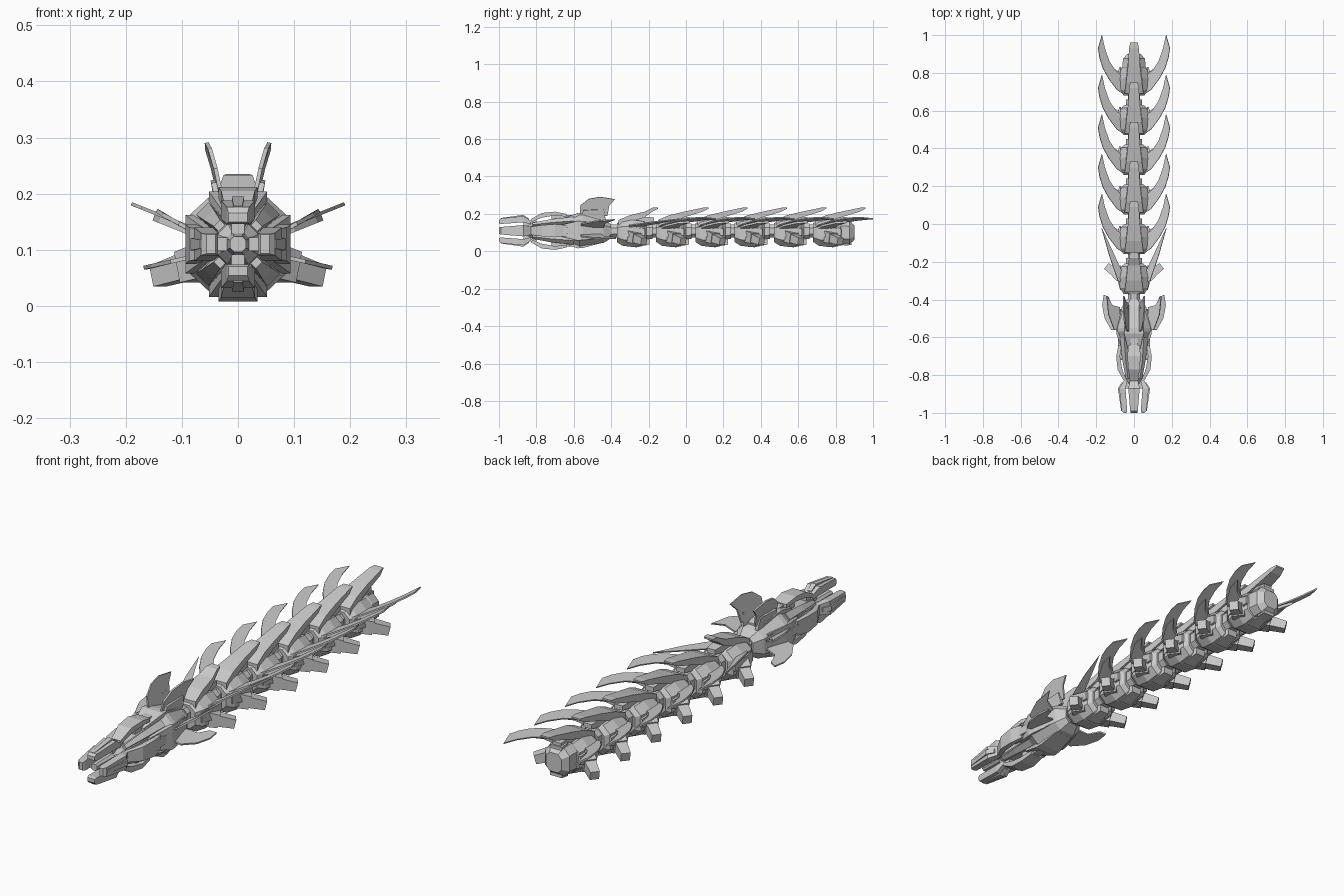
import bpy, bmesh, math
from mathutils import Vector, Matrix

ZC = 0.11  # height of the long axis


def finish(name, bm):
    bmesh.ops.recalc_face_normals(bm, faces=bm.faces)
    me = bpy.data.meshes.new(name)
    bm.to_mesh(me)
    bm.free()
    ob = bpy.data.objects.new(name, me)
    bpy.context.collection.objects.link(ob)
    return ob


def loft(name, rings, chamfer=0.5, turn=0, x=0, centre=ZC):
    """Octagonal (or square when chamfer=0) tube; ring = (y, half width, z low, z high).
    turn spins the part about the long axis."""
    bm = bmesh.new()
    rot = Matrix.Rotation(math.radians(turn), 4, 'Y')
    loops = []
    for y, w, lo, hi in rings:
        m, h = (lo + hi) / 2, (hi - lo) / 2
        c = 1 - chamfer
        if chamfer:
            pts = [(1, -c), (1, c), (c, 1), (-c, 1), (-1, c), (-1, -c), (-c, -1), (c, -1)]
        else:
            pts = [(1, -1), (1, 1), (-1, 1), (-1, -1)]
        ring = []
        for a, b in pts:
            p = Vector((x + a * w, y, m + b * h - centre))
            ring.append(bm.verts.new(rot @ p + Vector((0, 0, centre))))
        loops.append(ring)
    n = len(loops[0])
    for a, b in zip(loops, loops[1:]):
        for i in range(n):
            bm.faces.new((a[i], a[(i + 1) % n], b[(i + 1) % n], b[i]))
    bm.faces.new(loops[0])
    bm.faces.new(loops[-1])
    return finish(name, bm)


def slab_pair(name, pts, thick):
    """Flat plate from an outline, made on both sides of x = 0."""
    for side, s in (("right", 1), ("left", -1)):
        bm = bmesh.new()
        vs = [Vector((p[0] * s, p[1], p[2])) for p in pts]
        n = Vector()
        for a, b in zip(vs, vs[1:] + vs[:1]):
            n += a.cross(b)
        n = n.normalized() * thick / 2
        top = [bm.verts.new(v + n) for v in vs]
        low = [bm.verts.new(v - n) for v in vs]
        bm.faces.new(top)
        bm.faces.new(low)
        for i in range(len(vs)):
            j = (i + 1) % len(vs)
            bm.faces.new((top[i], top[j], low[j], low[i]))
        finish(name + "_" + side, bm)


def beam_pair(name, a, b, wa, wb):
    """Tapered square beam between two points, on both sides."""
    for side, s in (("right", 1), ("left", -1)):
        bm = bmesh.new()
        p, q = Vector((a[0] * s, a[1], a[2])), Vector((b[0] * s, b[1], b[2]))
        d = (q - p).normalized()
        u = d.cross(Vector((0, 0, 1))).normalized()
        v = u.cross(d)
        ends = []
        for c, w in ((p, wa), (q, wb)):
            ends.append([bm.verts.new(c + u * i * w + v * j * w)
                         for i, j in ((1, 1), (-1, 1), (-1, -1), (1, -1))])
        for i in range(4):
            j = (i + 1) % 4
            bm.faces.new((ends[0][i], ends[0][j], ends[1][j], ends[1][i]))
        bm.faces.new(ends[0])
        bm.faces.new(ends[1])
        finish(name + "_" + side, bm)


# Head: inner barrel and cowl
loft("head_barrel", [(-0.98, .014, .096, .124), (-0.86, .02, .09, .13), (-0.83, .036, .074, .146),
                     (-0.73, .045, .065, .155), (-0.64, .05, .06, .16)])
loft("head_cowl", [(-0.66, .05, .06, .165), (-0.57, .092, .025, .195), (-0.55, .09, .03, .195),
                   (-0.44, .065, .045, .165), (-0.40, .04, .07, .145)], .45)

# Head: four-way jaws, cheek plates and cowl ribs
for k in range(4):
    t = 90 * k
    g = 0 if k % 2 == 0 else -.008
    loft(f"jaw_prong_{k}", [(-1.0, .017, .150, .166), (-0.99, .02, .146, .176),
                            (-0.87, .03, .155, .188), (-0.83, .022, .145, .165)], 0, t)
    loft(f"jaw_ridge_{k}", [(-0.99, .008, .17, .178), (-0.87, .011, .183, .195), (-0.84, .009, .165, .175)], 0, t)
    loft(f"cheek_plate_{k}", [(-0.83, .022, .155 + g, .172 + g), (-0.77, .03, .18 + g, .205 + g),
                              (-0.70, .035, .192 + g, .212 + g), (-0.64, .03, .185 + g, .2 + g)], 0, t)
    loft(f"cheek_strut_{k}", [(-0.72, .014, .15, .195), (-0.58, .02, .15, .195)], 0, t)
    loft(f"cowl_panel_{k}", [(-0.68, .028, .15, .17), (-0.58, .052, .18, .204),
                             (-0.55, .05, .175, .202), (-0.46, .04, .155, .178)], 0, t)
    loft(f"corner_strut_{k}", [(-0.82, .008, .15, .163), (-0.72, .013, .165, .185),
                               (-0.6, .016, .17, .2)], 0, t + 45)
    loft(f"jaw_hinge_{k}", [(-0.87, .012, .125, .16), (-0.80, .014, .13, .165)], 0, t)

# Head: crest fins and side fins
slab_pair("crest_fin", [(.026, -.57, .18), (.04, -.565, .245), (.05, -.52, .28), (.056, -.46, .291),
                        (.055, -.38, .278), (.045, -.41, .245), (.032, -.42, .19)], .007)
slab_pair("crest_fin_base", [(.03, -.56, .17), (.041, -.55, .22), (.042, -.44, .225), (.033, -.43, .17)], .014)
slab_pair("lower_side_fin", [(.07, -.565, .09), (.12, -.56, .079), (.155, -.5, .071), (.168, -.43, .068),
                             (.16, -.375, .069), (.135, -.385, .075), (.115, -.44, .08), (.07, -.45, .09)], .007)
slab_pair("upper_side_fin", [(.075, -.565, .13), (.105, -.56, .147), (.135, -.48, .163),
                             (.145, -.38, .17), (.115, -.43, .152), (.075, -.44, .13)], .007)

# Spine running through all body segments
loft("spine", [(-0.45, .033, .075, .142), (0.8, .033, .075, .142)])


def lift(x):
    return .13 + .4 * (x - .06)


# Body segments
for i in range(6):
    y = -0.37 + 0.21 * i
    n = f"segment_{i}_"
    loft(n + "shell", [(y, .055, .05, .15), (y + .03, .074, .03, .165), (y + .09, .08, .022, .168),
                       (y + .145, .068, .035, .16), (y + .16, .05, .05, .148)], .48)
    loft(n + "collar", [(y + .15, .042, .062, .15), (y + .19, .042, .066, .148)])
    # Raised dorsal tail plates
    e = .22 if i == 0 else .28
    loft(n + "dorsal_plate", [(y + .01, .05, .14, .168), (y + .07, .042, .155, .193),
                              (y + .15, .033, .182, .212), (y + e - .03, .026, .212, .233),
                              (y + e, .02, .228, .235)], 0)
    loft(n + "dorsal_base", [(y + .03, .03, .15, .175), (y + .12, .027, .15, .188),
                             (y + .2, .02, .16, .18)], 0)
    # Belly and flank armour
    loft(n + "belly_block", [(y + .1, .03, .02, .06), (y + .175, .022, .036, .07)], 0)
    slab_pair(n + "flank_plate", [(.068, y + .02, .08), (.085, y + .08, .075), (.074, y + .15, .085),
                                  (.074, y + .15, .12), (.085, y + .08, .13), (.068, y + .02, .125)], .01)
    # Swept side blades
    if i == 0:
        out = [(.05, .05), (.085, .07), (.13, .2), (.172, .35), (.12, .24), (.065, .12)]
    else:
        out = [(.06, .01), (.09, .03), (.135, .09), (.165, .145), (.182, .2), (.19, .25),
               (.17, .32), (.155, .25), (.13, .18), (.1, .135), (.06, .1)]
        slab_pair(n + "blade_root", [(a, y + b, lift(a) - .008) for a, b in
                                     ((.06, .02), (.1, .05), (.14, .12), (.15, .18), (.11, .13), (.06, .11))], .012)
    slab_pair(n + "blade", [(a, y + b, lift(a)) for a, b in out], .006)
    # Stub legs
    beam_pair(n + "leg", (.065, y + .085, .078), (.143, y + .145, .053), .025, .019)
    beam_pair(n + "leg_socket", (.055, y + .08, .08), (.092, y + .108, .069), .031, .028)

# Tail cap
loft("tail_cap", [(.80, .055, .045, .155), (.83, .062, .038, .165), (.875, .058, .04, .16), (.9, .036, .06, .14)], .45)
loft("tail_band", [(.845, .03, .03, .172), (.885, .028, .034, .166)], 0)
